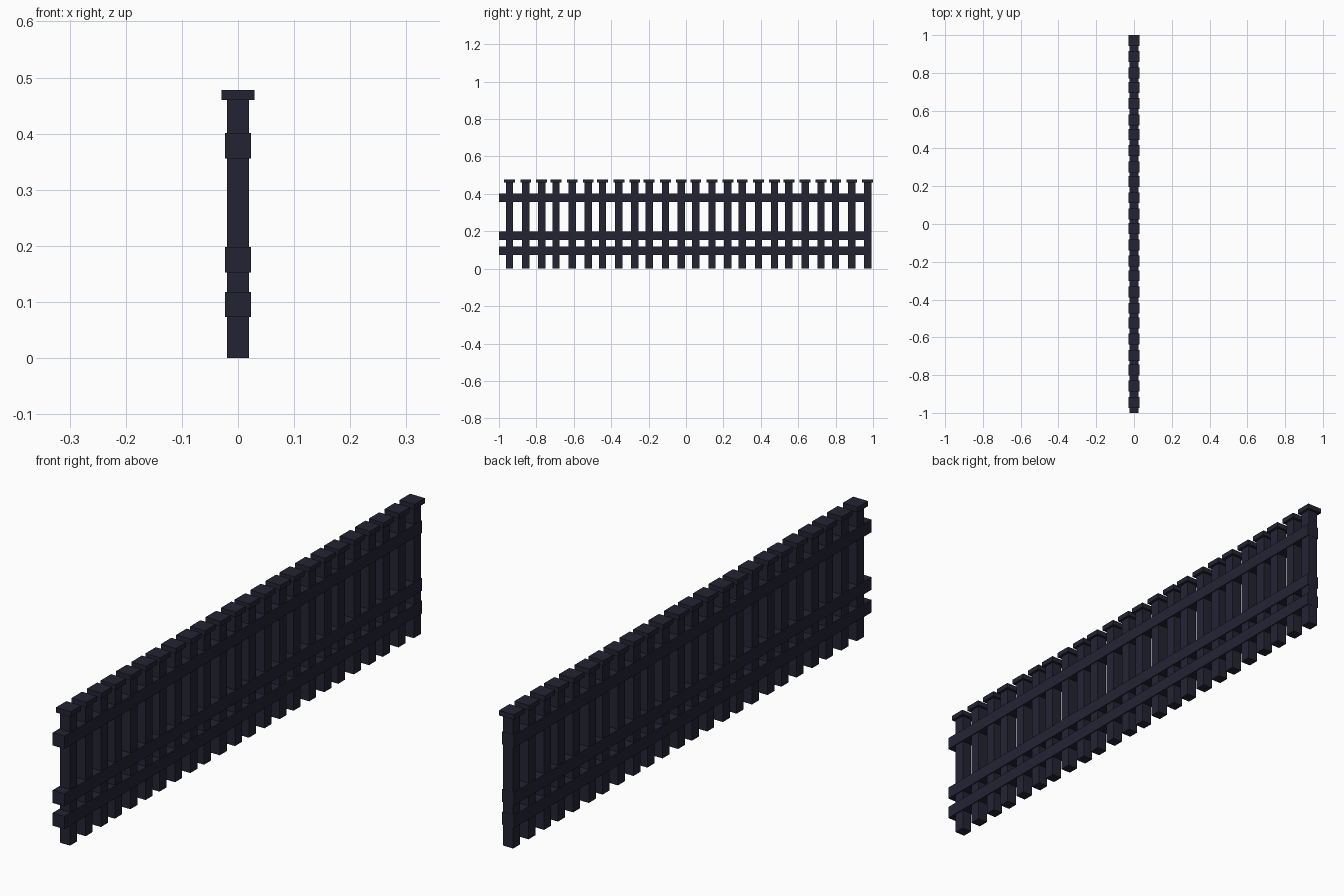
import bpy

cube = bpy.data.objects.get("Cube")
if cube:
    bpy.data.objects.remove(cube, do_unlink=True)


def make_material(name, color):
    mat = bpy.data.materials.new(name)
    mat.use_nodes = True
    mat.diffuse_color = color
    mat.node_tree.nodes["Principled BSDF"].inputs["Base Color"].default_value = color
    return mat


DARK = make_material("dark blue grey wood", (0.017, 0.017, 0.034, 1))


def box(name, width, y0, y1, z0, z1):
    """Box centred on x = 0, spanning the given y and z ranges."""
    bpy.ops.mesh.primitive_cube_add(size=1, location=(0, (y0 + y1) / 2, (z0 + z1) / 2))
    obj = bpy.context.object
    obj.name = name
    obj.scale = (width, y1 - y0, z1 - z0)
    bpy.ops.object.transform_apply(location=False, rotation=False, scale=True)
    obj.data.materials.append(DARK)


# Pickets with flat caps, repeating in panels of three
PANEL = 0.249
POST, CAP = 0.039, 0.058
for panel in range(8):
    for n, offset in enumerate((0, 0.087, 0.172)):
        y = -0.944 + panel * PANEL + offset
        tag = f"{panel * 3 + n + 1}"
        box("picket_" + tag, POST, y - POST / 2, y + POST / 2, 0, 0.46)
        box("cap_" + tag, CAP, y - CAP / 2, y + CAP / 2, 0.46, 0.478)

# Horizontal rails, overhanging one end and flush with the last picket
for name, z in (("lower_rail", 0.073), ("middle_rail", 0.153), ("upper_rail", 0.356)):
    box(name, 0.046, -1, 0.991, z, z + 0.045)
